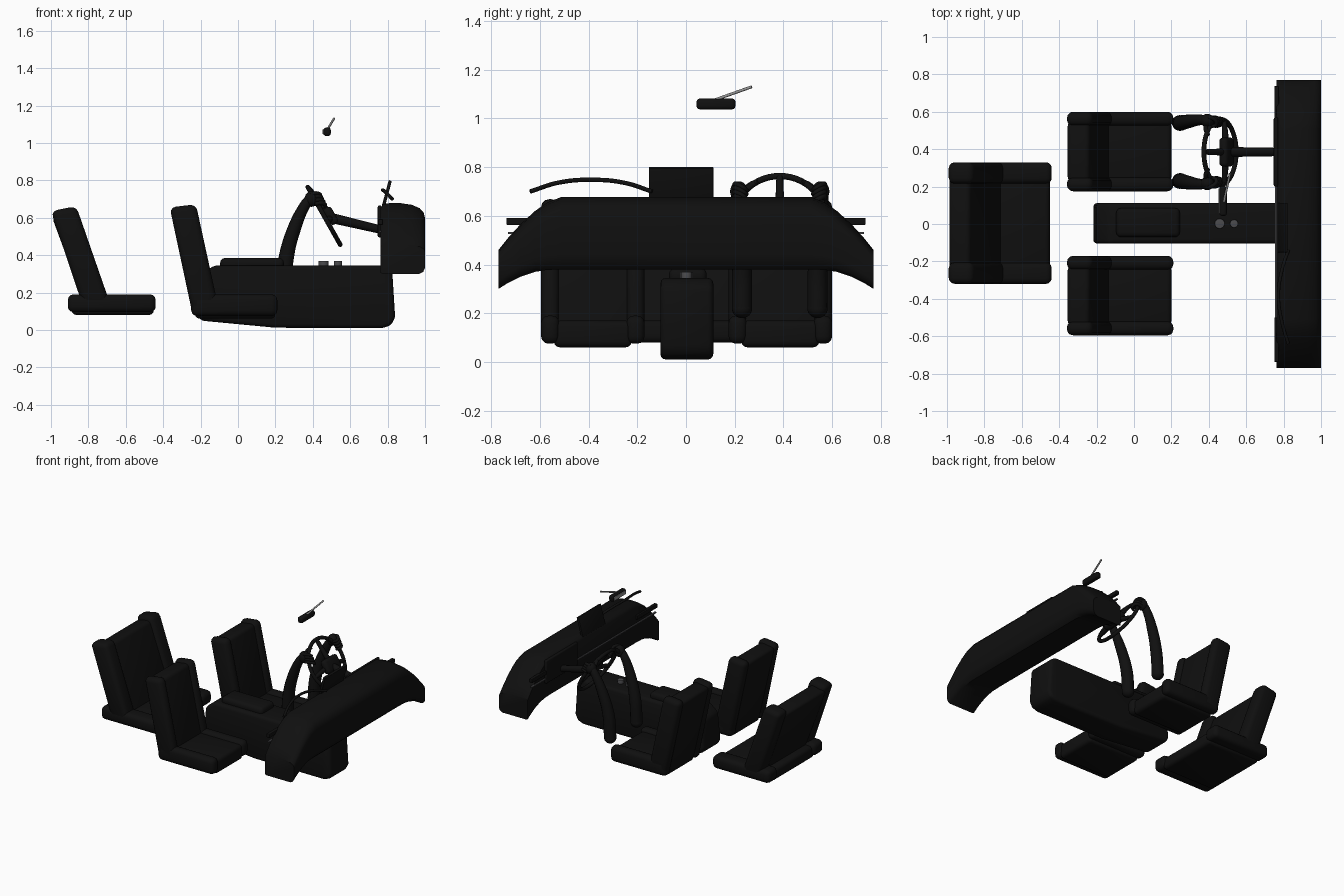
import bpy, bmesh, math
from mathutils import Vector

if "Cube" in bpy.data.objects:
    bpy.data.objects.remove(bpy.data.objects["Cube"])


def material(name, r, g, b):
    m = bpy.data.materials.new(name)
    m.use_nodes = True
    m.diffuse_color = (r, g, b, 1)
    m.node_tree.nodes["Principled BSDF"].inputs["Base Color"].default_value = (r, g, b, 1)
    return m


BLACK = material("black leather", .005, .005, .005)
GREY = material("dark grey trim", .07, .07, .075)
SILVER = material("silver", .3, .3, .3)


def finish(ob, name, mat, bevel=0, segments=3):
    ob.name = name
    ob.data.materials.clear()
    ob.data.materials.append(mat)
    bpy.ops.object.select_all(action='DESELECT')
    ob.select_set(True)
    bpy.context.view_layer.objects.active = ob
    if bevel:
        mod = ob.modifiers.new("rounding", 'BEVEL')
        mod.width, mod.segments, mod.limit_method = bevel, segments, 'ANGLE'
        bpy.ops.object.modifier_apply(modifier=mod.name)
    bpy.ops.object.shade_smooth_by_angle(angle=math.radians(40))
    return ob


def from_bmesh(bm, name, mat, bevel=0):
    bmesh.ops.recalc_face_normals(bm, faces=bm.faces)
    me = bpy.data.meshes.new(name)
    bm.to_mesh(me)
    bm.free()
    ob = bpy.data.objects.new(name, me)
    bpy.context.collection.objects.link(ob)
    return finish(ob, name, mat, bevel)


def slab(name, profile, y0, y1, bevel, mat=BLACK):
    """Side profile in x and z, extruded across y."""
    bm = bmesh.new()
    face = bm.faces.new([bm.verts.new((x, y0, z)) for x, z in profile])
    out = bmesh.ops.extrude_face_region(bm, geom=[face])
    moved = [v for v in out["geom"] if isinstance(v, bmesh.types.BMVert)]
    bmesh.ops.translate(bm, verts=moved, vec=(0, y1 - y0, 0))
    return from_bmesh(bm, name, mat, bevel)


def box(name, x0, x1, y0, y1, z0, z1, bevel, mat=BLACK):
    return slab(name, [(x0, z0), (x1, z0), (x1, z1), (x0, z1)], y0, y1, bevel, mat)


def tube(name, points, radii, mat=BLACK):
    cu = bpy.data.curves.new(name, 'CURVE')
    cu.dimensions = '3D'
    cu.bevel_depth, cu.bevel_resolution, cu.use_fill_caps = 1, 4, True
    sp = cu.splines.new('BEZIER')
    sp.bezier_points.add(len(points) - 1)
    for bp, p, r in zip(sp.bezier_points, points, radii):
        bp.co, bp.radius = p, r
        bp.handle_left_type = bp.handle_right_type = 'AUTO'
    ob = bpy.data.objects.new(name, cu)
    bpy.context.collection.objects.link(ob)
    bpy.ops.object.select_all(action='DESELECT')
    ob.select_set(True)
    bpy.context.view_layer.objects.active = ob
    bpy.ops.object.convert(target='MESH')
    return finish(bpy.context.object, name, mat)


def ball(name, loc, scale, mat=BLACK):
    bpy.ops.mesh.primitive_uv_sphere_add(segments=20, ring_count=12, radius=1, location=loc)
    bpy.context.object.scale = scale
    return finish(bpy.context.object, name, mat)


# Seats: side bolsters around a recessed centre cushion and backrest
def seat(name, y0, y1, side, cushion, back, drop):
    x0, x1, z0, z1 = cushion
    box(name + "_cushion", x0 + .02, x1 - .01, y0 + side * .7, y1 - side * .7, z0, z1 - .02, .025)
    low_rear, low_front, top_front, top_rear = [Vector(p) for p in back]
    inset = Vector((-.02, 0))
    lower = Vector((.005, -drop))
    slab(name + "_backrest", [low_rear + Vector((.01, 0)), low_front + inset,
         top_front + inset + lower, top_rear + lower], y0 + side * .7, y1 - side * .7, .025)
    for label, a in (("right", y0), ("left", y1 - side)):
        box(f"{name}_{label}_cushion_bolster", x0, x1, a, a + side, z0 + .015, z1, .03)
        slab(f"{name}_{label}_back_bolster", back, a, a + side, .032)


for label, y in (("passenger", -.595), ("driver", .175)):
    seat(label + "_seat", y, y + .425, .075, (-.25, .21, .06, .19),
         [(-.24, .07), (-.1, .1), (-.225, .672), (-.365, .655)], .015)
seat("rear_seat", -.32, .33, .115, (-.91, -.44, .08, .19),
     [(-.83, .13), (-.68, .13), (-.865, .662), (-1.0, .635)], .03)

# Centre console with armrest and knobs
slab("console", [(-.22, .09), (-.2, .05), (.2, .012), (.77, .01), (.82, .025), (.84, .07),
                 (.825, .31), (.78, .345), (-.13, .345), (-.2, .29)], -.105, .112, .03)
box("armrest", -.095, .245, -.07, .085, .32, .385, .025)
for i, (x, r) in enumerate(((.458, .027), (.535, .022))):
    bpy.ops.mesh.primitive_cylinder_add(vertices=24, radius=r, depth=.04, location=(x, .002, .35))
    finish(bpy.context.object, f"console_knob_{i + 1}", GREY, .003)

# Dashboard: rounded section lofted across y, drooping at both ends
section = [(0, .03), (0, .92), (.06, .98), (.2, 1), (.45, 1), (.7, .97), (.88, .91),
           (.97, .83), (1, .73), (1, .2), (.96, .07), (.87, 0), (.06, 0)]
half = [(.77, .46, .30), (.73, .51, .325), (.68, .565, .35), (.62, .62, .37), (.57, .655, .378), (.51, .678, .38)]
stations = [(-y, t, b) for y, t, b in half] + half[::-1]
bm = bmesh.new()
rings = [[bm.verts.new((.763 + .237 * u, y, b + (t - b) * v)) for u, v in section]
         for y, t, b in stations]
for r0, r1 in zip(rings, rings[1:]):
    for k in range(len(section)):
        j = (k + 1) % len(section)
        bm.faces.new((r0[k], r0[j], r1[j], r1[k]))
bm.faces.new(rings[0])
bm.faces.new(rings[-1])
from_bmesh(bm, "dashboard", BLACK)

# Dashboard fittings
slab("centre_screen", [(.768, .66), (.785, .655), (.822, .795), (.806, .802)], -.152, .112, .003)
box("instrument_panel", .747, .77, .2, .57, .495, .665, .008)
box("dashboard_trim", .754, .768, -.73, .73, .525, .533, 0, GREY)
for label, s in (("left", 1), ("right", -1)):
    a, b = sorted((s * .5, s * .737))
    box(label + "_side_vent", .75, .775, a, b, .562, .592, .004)
tube("dashboard_rail", [(.825, -.64, .70), (.79, -.52, .737), (.772, -.38, .748),
                        (.79, -.25, .735), (.825, -.14, .70)], [.009] * 5)

# Steering wheel, tilted about y
centre = Vector((.46, .385, .61))
tilt = math.atan2(.87, .49)
up = Vector((-.49, 0, .87))
bpy.ops.mesh.primitive_torus_add(major_radius=.176, minor_radius=.013, major_segments=48,
                                 minor_segments=10, location=centre, rotation=(0, tilt, 0))
finish(bpy.context.object, "steering_wheel_rim", BLACK)
hub = centre + Vector((.035, 0, 0))
for i, deg in enumerate((0, 105, -105)):
    a = math.radians(deg)
    end = centre + up * (.172 * math.cos(a)) + Vector((0, .172 * math.sin(a), 0))
    tube(f"steering_wheel_spoke_{i + 1}", [hub, end], [.02, .014])
bpy.ops.mesh.primitive_cube_add(size=1, location=hub, rotation=(0, tilt, 0))
bpy.context.object.scale = (.1, .155, .05)
bpy.ops.object.transform_apply(location=False, rotation=False, scale=True)
finish(bpy.context.object, "steering_wheel_hub", BLACK, .02)
tube("steering_column", [(.48, .385, .603), (.79, .385, .53)], [.027, .022])

# Gloved arms gripping the rim
for label, s in (("left", 1), ("right", -1)):
    def at(x, out, z):
        return (x, .385 + s * out, z)
    tube(label + "_arm", [at(.245, .155, .22), at(.257, .156, .38), at(.3, .165, .54),
                          at(.36, .172, .67), at(.39, .17, .71)], [.042, .041, .036, .028, .024])
    ball(label + "_elbow", at(.245, .155, .22), (.042, .042, .04))
    ball(label + "_palm", at(.392, .168, .70), (.036, .036, .042))
    for i in range(4):
        d = i * .017
        tube(f"{label}_finger_{i + 1}", [at(.385 + d / 2, .185, .725 - d), at(.425 + d / 2, .178, .73 - d),
             at(.44 + d / 2, .15, .715 - d), at(.415 + d / 2, .135, .705 - d)], [.011, .011, .01, .008])
    tube(label + "_thumb", [at(.385, .15, .7), at(.385, .115, .73), at(.4, .09, .74)], [.014, .012, .009])

# Rear-view mirror
box("mirror_housing", .457, .496, .043, .203, 1.037, 1.082, .014)
box("mirror_glass", .453, .459, .055, .191, 1.046, 1.073, .002, SILVER)
tube("mirror_arm", [(.48, .115, 1.075), (.513, .27, 1.13)], [.006, .006], SILVER)
